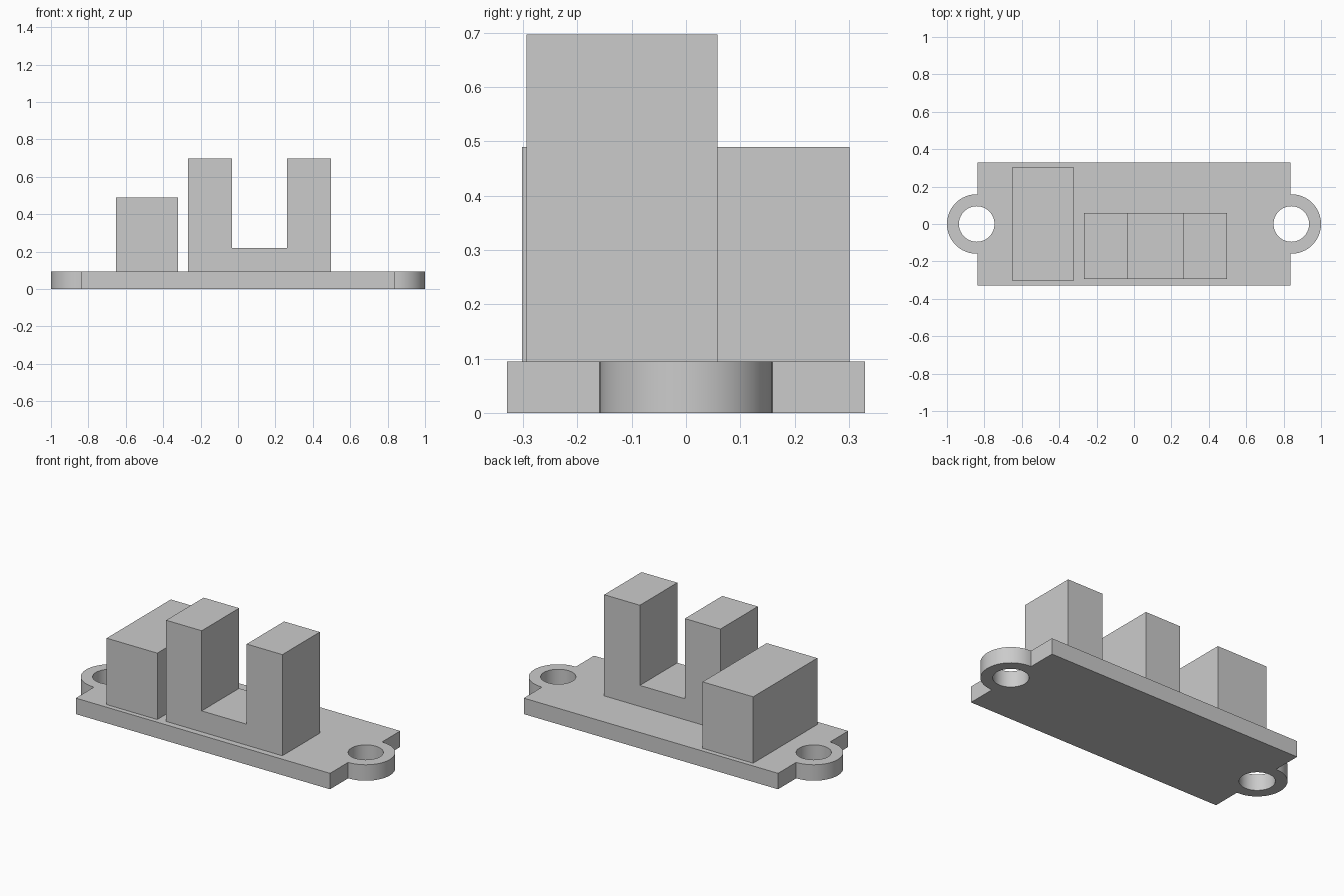
import bpy
import bmesh
from math import sin, cos, pi, radians
from mathutils import Vector

cube = bpy.data.objects.get("Cube")
if cube:
    bpy.data.objects.remove(cube, do_unlink=True)

# Shared material
grey = bpy.data.materials.new("plain grey")
grey.use_nodes = True
colour = (0.6, 0.6, 0.6, 1)
grey.diffuse_color = colour
grey.node_tree.nodes["Principled BSDF"].inputs["Base Color"].default_value = colour

PLATE_TOP = 0.095
EAR_X, EAR_R, HOLE_R = 0.841, 0.159, 0.095
SEGMENTS = 64


def arc(cx, radius, start, end, steps):
    angles = [start + (end - start) * i / steps for i in range(steps + 1)]
    return [(cx + radius * cos(a), radius * sin(a)) for a in angles]


def add_object(name, mesh):
    mesh.materials.clear()
    mesh.materials.append(grey)
    obj = bpy.data.objects.new(name, mesh)
    bpy.context.collection.objects.link(obj)
    return obj


def filled_plate(name, loops, height):
    """Solid plate from an outer loop and hole loops."""
    curve = bpy.data.curves.new(name + "_outline", "CURVE")
    curve.dimensions = "2D"
    curve.fill_mode = "BOTH"
    curve.extrude = height / 2
    for loop in loops:
        spline = curve.splines.new("POLY")
        spline.points.add(len(loop) - 1)
        spline.use_cyclic_u = True
        for point, (x, y) in zip(spline.points, loop):
            point.co = (x, y, 0, 1)
    helper = bpy.data.objects.new(name + "_helper", curve)
    bpy.context.collection.objects.link(helper)
    bpy.context.view_layer.update()
    graph = bpy.context.evaluated_depsgraph_get()
    mesh = bpy.data.meshes.new_from_object(helper.evaluated_get(graph))
    bpy.data.objects.remove(helper, do_unlink=True)
    bm = bmesh.new()
    bm.from_mesh(mesh)
    bmesh.ops.remove_doubles(bm, verts=bm.verts, dist=1e-5)
    bmesh.ops.recalc_face_normals(bm, faces=bm.faces)
    bmesh.ops.translate(bm, verts=bm.verts, vec=(0, 0, height / 2))
    bm.to_mesh(mesh)
    bm.free()
    return add_object(name, mesh)


def extruded_profile(name, profile, y_front, y_back):
    """Solid from an x-z profile pushed along y."""
    bm = bmesh.new()
    face = bm.faces.new([bm.verts.new((x, y_front, z)) for x, z in profile])
    result = bmesh.ops.extrude_face_region(bm, geom=[face], use_keep_orig=True)
    moved = [v for v in result["geom"] if isinstance(v, bmesh.types.BMVert)]
    bmesh.ops.translate(bm, verts=moved, vec=Vector((0, y_back - y_front, 0)))
    bmesh.ops.recalc_face_normals(bm, faces=bm.faces)
    mesh = bpy.data.meshes.new(name)
    bm.to_mesh(mesh)
    bm.free()
    return add_object(name, mesh)


# Base plate with a rounded, drilled mounting ear at each end
right_side = [(0.837, -0.33)] + arc(EAR_X, EAR_R, -pi / 2, pi / 2, SEGMENTS // 2) + [(0.837, 0.33)]
right_side.insert(1, (0.837, -EAR_R))
right_side.insert(-1, (0.837, EAR_R))
outline = right_side + [(-x, -y) for x, y in right_side]
holes = [arc(side * EAR_X, HOLE_R, 0, 2 * pi, SEGMENTS)[:-1] for side in (-1, 1)]
plate = filled_plate("base_plate", [outline] + holes, PLATE_TOP)

# Smooth only the curved walls
bpy.context.view_layer.objects.active = plate
plate.select_set(True)
bpy.ops.object.shade_smooth_by_angle(angle=radians(30))
plate.select_set(False)

# Connector block
extruded_profile("connector_block",
                 [(-0.653, PLATE_TOP), (-0.32, PLATE_TOP), (-0.32, 0.49), (-0.653, 0.49)],
                 -0.302, 0.301)

# Slotted sensor with two upright arms
extruded_profile("slotted_sensor",
                 [(-0.267, PLATE_TOP), (0.498, PLATE_TOP), (0.498, 0.697), (0.263, 0.697),
                  (0.263, 0.22), (-0.033, 0.22), (-0.033, 0.697), (-0.267, 0.697)],
                 -0.294, 0.058)
